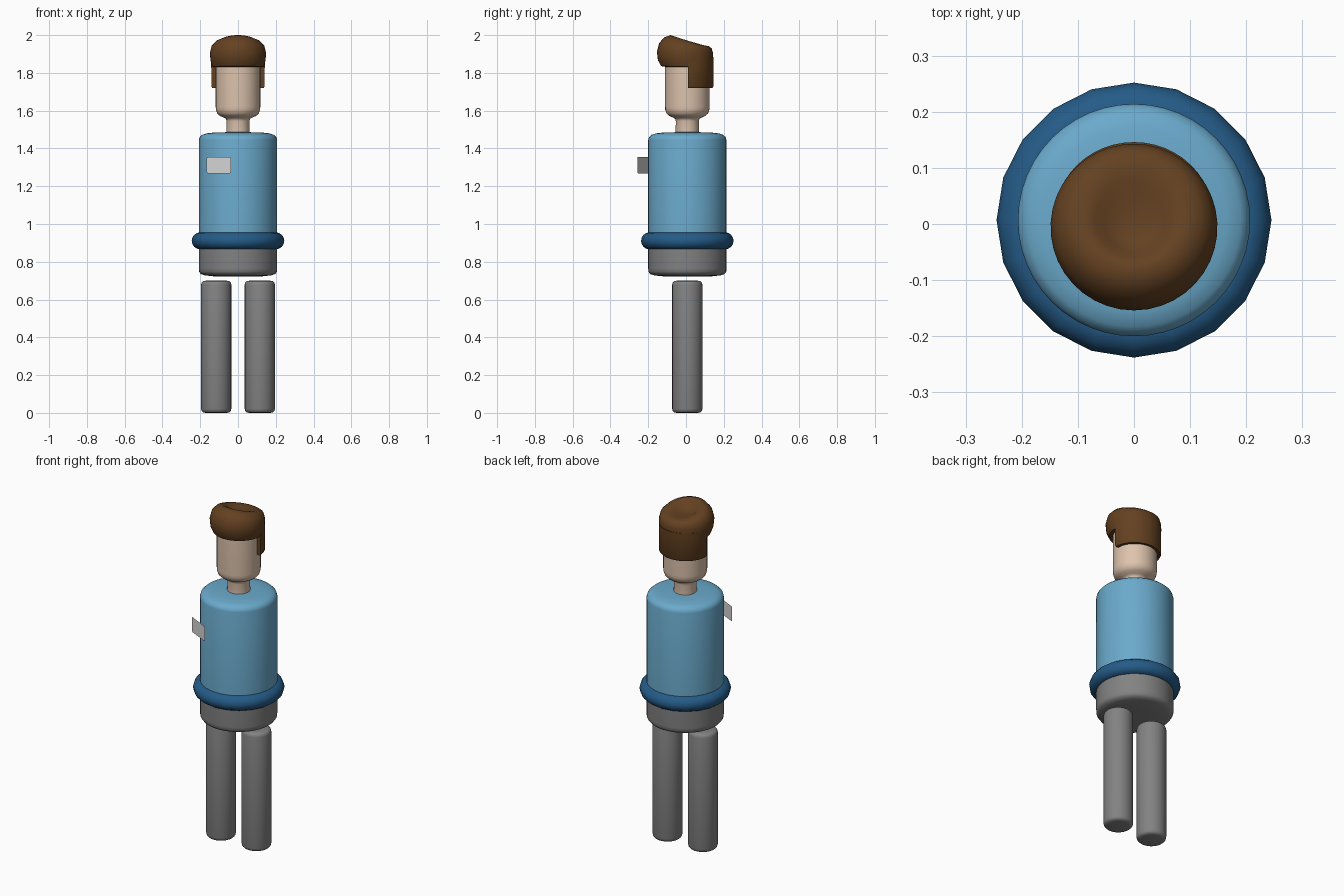
import bpy, bmesh, math

if "Cube" in bpy.data.objects:
    bpy.data.objects.remove(bpy.data.objects["Cube"])

CY = 0.007  # body axis sits slightly behind centre, the badge sticks out in front


def material(name, rgb):
    m = bpy.data.materials.new(name)
    m.diffuse_color = (*rgb, 1)
    m.use_nodes = True
    m.node_tree.nodes["Principled BSDF"].inputs["Base Color"].default_value = m.diffuse_color
    return m


SHIRT = material("light blue", (0.145, 0.40, 0.60))
BELT = material("dark blue", (0.018, 0.105, 0.245))
GREY = material("grey", (0.225, 0.225, 0.225))
SKIN = material("skin", (0.73, 0.55, 0.42))
HAIR = material("brown", (0.127, 0.053, 0.015))
PLATE = material("pale grey", (0.68, 0.68, 0.68))


def finish(bm, name, mat, angle=50):
    bmesh.ops.recalc_face_normals(bm, faces=bm.faces)
    me = bpy.data.meshes.new(name)
    bm.to_mesh(me)
    bm.free()
    ob = bpy.data.objects.new(name, me)
    bpy.context.collection.objects.link(ob)
    me.materials.append(mat)
    bpy.ops.object.select_all(action='DESELECT')
    ob.select_set(True)
    bpy.context.view_layer.objects.active = ob
    bpy.ops.object.shade_smooth_by_angle(angle=math.radians(angle))
    return ob


def rings(name, mat, point, count, segs, caps=True, loop=False):
    """Skin between rings; point(i, angle) gives each vertex."""
    bm = bmesh.new()
    rs = [[bm.verts.new(point(i, 2 * math.pi * k / segs)) for k in range(segs)]
          for i in range(count)]
    for i in range(count if loop else count - 1):
        a, b = rs[i], rs[(i + 1) % count]
        for k in range(segs):
            n = (k + 1) % segs
            bm.faces.new((a[k], a[n], b[n], b[k]))
    if caps:
        bm.faces.new(rs[0])
        bm.faces.new(rs[-1])
    return finish(bm, name, mat)


def lathe(name, mat, profile, x=0, segs=32):
    def pt(i, a):
        r, z = profile[i]
        return (x + r * math.cos(a), CY + r * math.sin(a), z)
    return rings(name, mat, pt, len(profile), segs)


# Torso and hips
lathe("shirt", SHIRT, [(0.207, 0.90), (0.207, 1.445), (0.203, 1.460), (0.190, 1.472),
                       (0.165, 1.480), (0.12, 1.485), (0.05, 1.486)], segs=48)
lathe("hips", GREY, [(0.05, 0.721), (0.12, 0.722), (0.175, 0.728), (0.197, 0.735),
                     (0.206, 0.748), (0.207, 0.765), (0.207, 0.92)], segs=48)

# Belt ring
def belt_point(i, a):
    b = 2 * math.pi * i / 16
    r = 0.200 + 0.045 * math.cos(b)
    return (r * math.sin(a), CY + r * math.cos(a), 0.911 + 0.045 * math.sin(b))
rings("belt", BELT, belt_point, 16, 20, caps=False, loop=True)

# Legs
for side, x in (("left", 0.1155), ("right", -0.1155)):
    lathe(side + "_leg", GREY, [(0.055, 0.0), (0.070, 0.003), (0.077, 0.010), (0.080, 0.022),
                                (0.080, 0.678), (0.077, 0.690), (0.070, 0.697),
                                (0.055, 0.70)], x=x)

# Neck and head
lathe("head", SKIN, [(0.062, 1.47), (0.061, 1.545), (0.064, 1.557), (0.075, 1.563),
                     (0.095, 1.572), (0.110, 1.585), (0.117, 1.605), (0.118, 1.62),
                     (0.118, 1.88)])

# Hair cap: a tall rolled quiff at the front blending into a flat crown at the back
front = [(0.112, 1.832), (0.135, 1.836), (0.152, 1.868), (0.157, 1.912), (0.145, 1.958),
         (0.118, 1.988), (0.085, 2.0), (0.063, 1.988), (0.052, 1.962), (0.025, 1.947)]
back = [(0.112, 1.83), (0.139, 1.83), (0.140, 1.865), (0.140, 1.905), (0.133, 1.930),
        (0.118, 1.941), (0.095, 1.945), (0.075, 1.945), (0.055, 1.944), (0.025, 1.943)]


def hair_point(i, a):
    w = (1 - math.sin(a)) / 2
    (fr, fz), (br, bz) = front[i], back[i]
    r = fr * w + br * (1 - w)
    return (r * math.cos(a), 0.003 + r * math.sin(a), fz * w + bz * (1 - w))
rings("hair_cap", HAIR, hair_point, len(front), 40)

# Hair at the back and sides, a half shell hanging lower than the fringe
bm = bmesh.new()
N = 24
sections = []
for k in range(N + 1):
    a = math.pi * k / N
    c, s = math.cos(a), math.sin(a)
    sections.append([bm.verts.new((r * c, 0.010 + (r - 0.006) * s, z)) for r, z in
                     ((0.114, 1.722), (0.136, 1.72), (0.141, 1.728), (0.142, 1.885),
                      (0.114, 1.885))])
for p, q in zip(sections, sections[1:]):
    for j in range(5):
        n = (j + 1) % 5
        bm.faces.new((p[j], p[n], q[n], q[j]))
bm.faces.new(sections[0])
bm.faces.new(sections[-1])
finish(bm, "hair_back", HAIR)

# Chest badge: flat upright sheet with rounded corners, turned to the front left
bm = bmesh.new()
verts = []
for sx, sz, start in ((1, 1, 0), (-1, 1, 90), (-1, -1, 180), (1, -1, 270)):
    for k in range(4):
        a = math.radians(start + 30 * k)
        u = sx * 0.064 + 0.008 * math.cos(a)
        v = sz * 0.036 + 0.008 * math.sin(a)
        t = math.radians(26)
        verts.append(bm.verts.new((-0.101 + u * math.cos(t), -0.225 - u * math.sin(t), 1.312 + v)))
bm.faces.new(verts)
finish(bm, "badge", PLATE)
